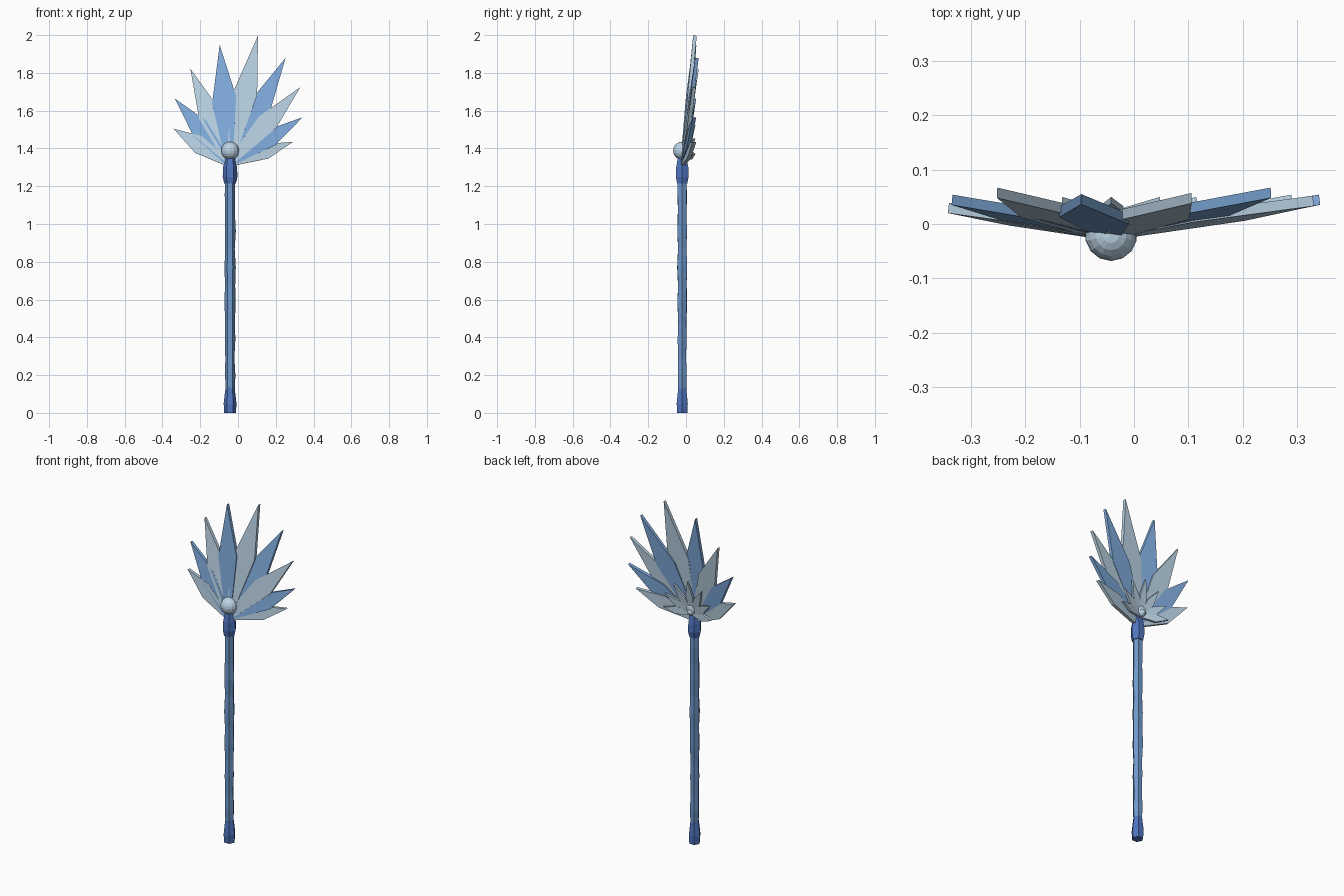
import bpy, bmesh, math, random
from mathutils import Vector

if "Cube" in bpy.data.objects:
    bpy.data.objects.remove(bpy.data.objects["Cube"])

random.seed(4)
CX, CY = -0.042, -0.02


def material(name, rgb):
    m = bpy.data.materials.new(name)
    m.diffuse_color = (*rgb, 1)
    m.use_nodes = True
    m.node_tree.nodes["Principled BSDF"].inputs["Base Color"].default_value = m.diffuse_color
    return m


ICE = material("pale_ice", (0.50, 0.66, 0.79))
BLUE = material("ice_blue", (0.22, 0.42, 0.74))
SHAFT = material("shaft_blue", (0.16, 0.32, 0.60))
DARK = material("deep_blue", (0.08, 0.18, 0.52))


def finish(bm, name, mat):
    bmesh.ops.recalc_face_normals(bm, faces=bm.faces)
    me = bpy.data.meshes.new(name)
    bm.to_mesh(me)
    bm.free()
    me.materials.append(mat)
    ob = bpy.data.objects.new(name, me)
    bpy.context.collection.objects.link(ob)
    return ob


def lathe(name, profile, mat, sides=6, wobble=0.0):
    """Faceted column from (radius, height) pairs."""
    bm = bmesh.new()
    rings = []
    for r, z in profile:
        ring = []
        for i in range(sides):
            a = 2 * math.pi * i / sides
            rr = r + random.uniform(-wobble, wobble)
            ring.append(bm.verts.new((CX + rr * math.cos(a), CY + rr * math.sin(a), z)))
        rings.append(ring)
    for lo, hi in zip(rings, rings[1:]):
        for i in range(sides):
            j = (i + 1) % sides
            bm.faces.new((lo[i], lo[j], hi[j], hi[i]))
    bm.faces.new(rings[0])
    bm.faces.new(rings[-1])
    return finish(bm, name, mat)


def blade(name, base, tip, half, root, thick, mat, twist=0.0):
    """Kite-shaped flat shard running from base to tip."""
    base, tip = Vector(base), Vector(tip)
    axis = tip - base
    side = axis.cross(Vector((0, 1, 0))).normalized()
    back = side.cross(axis).normalized()
    if back.y < 0:
        back.negate()
    outline = [(0, -root), (0.54, -half), (1, 0), (0.5, half), (0, root)]
    bm = bmesh.new()
    front = [bm.verts.new(base + axis * t + side * s + back * (s * twist)) for t, s in outline]
    rear = [bm.verts.new(v.co + back * thick) for v in front]
    bm.faces.new(front)
    bm.faces.new(rear[::-1])
    for i in range(5):
        j = (i + 1) % 5
        bm.faces.new((front[i], front[j], rear[j], rear[i]))
    return finish(bm, name, mat)


# Shaft with gently uneven facets, and its two end collars
radii = [0.024, 0.027, 0.024, 0.027, 0.025, 0.029, 0.026, 0.030, 0.026, 0.029, 0.026, 0.028, 0.026]
lathe("shaft", [(r, 0.1 + 1.15 * i / 12) for i, r in enumerate(radii)], SHAFT, wobble=0.0015)
lathe("foot_collar", [(0.031, 0), (0.034, 0.05), (0.024, 0.135)], DARK)
lathe("head_collar", [(0.031, 1.215), (0.039, 1.25), (0.037, 1.30), (0.027, 1.35)], DARK)

# Orb in front of the fan
bm = bmesh.new()
bmesh.ops.create_uvsphere(bm, u_segments=14, v_segments=10, radius=0.048)
bmesh.ops.translate(bm, verts=bm.verts, vec=(CX, CY, 1.388))
finish(bm, "orb", ICE)

# Large fan: tip x, tip front y, tip z, half width, twist
fan = [(-0.342, 0.02, 1.505, 0.047, 0), (-0.335, 0.035, 1.665, 0.052, 0),
       (-0.252, 0.048, 1.822, 0.058, 0), (-0.097, 0.036, 1.948, 0.065, 0.12),
       (0.106, 0.038, 1.998, 0.065, 0), (0.252, 0.048, 1.88, 0.060, 0),
       (0.33, 0.033, 1.725, 0.054, 0), (0.342, 0.035, 1.565, 0.048, 0),
       (0.292, 0.035, 1.435, 0.042, 0)]
for i, (x, y, z, half, twist) in enumerate(fan):
    spread = (i - 4) / 4
    base = (CX + 0.022 * spread, -0.026, 1.345 - 0.015 * abs(spread))
    blade(f"fan_blade_{i + 1}", base, (x, y, z), half, 0.02, 0.019, BLUE if i % 2 else ICE, twist)

# Small rosette of shards behind the fan
for i in range(7):
    a = math.radians(-84 + 28 * i)
    length = 0.21 - 0.05 * abs(i - 3) / 3
    d = Vector((math.sin(a), 0, math.cos(a)))
    base = Vector((CX, 0.0, 1.355)) + d * 0.01
    tip = Vector((CX, 0.038, 1.355)) + d * length
    blade(f"rear_shard_{i + 1}", base, tip, 0.023, 0.009, 0.012, ICE)

# Small bead at the heart of the rosette
bm = bmesh.new()
bmesh.ops.create_uvsphere(bm, u_segments=10, v_segments=6, radius=0.022)
bmesh.ops.translate(bm, verts=bm.verts, vec=(CX, 0.012, 1.372))
finish(bm, "rear_bead", ICE)
